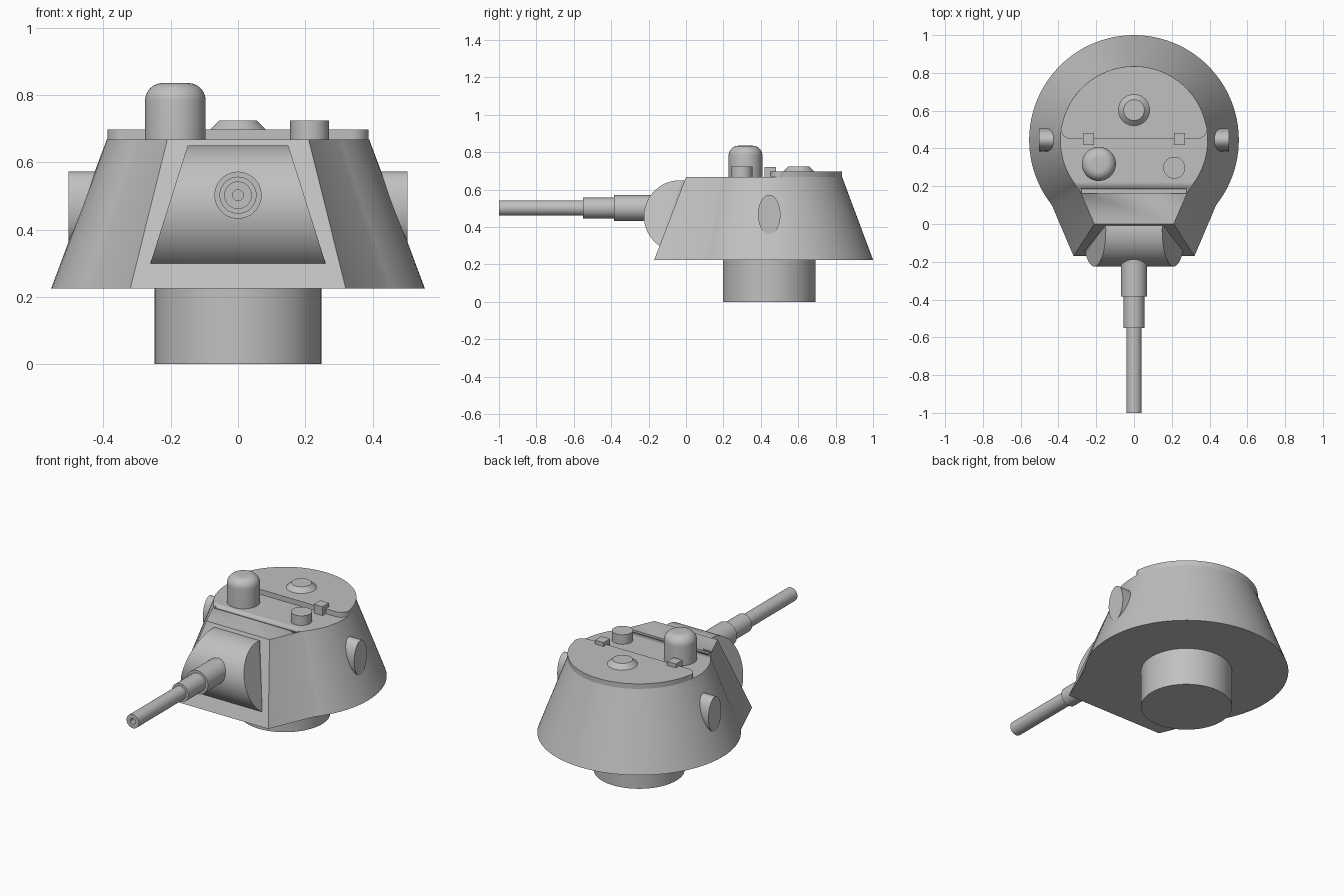
import bpy, bmesh
from math import sin, cos, pi, radians
from mathutils import Matrix, Vector

cube = bpy.data.objects.get("Cube")
if cube:
    bpy.data.objects.remove(cube, do_unlink=True)

grey = bpy.data.materials.new("plain grey")
grey.use_nodes = True
GREY = (0.53, 0.53, 0.53, 1)
grey.diffuse_color = GREY
grey.node_tree.nodes["Principled BSDF"].inputs["Base Color"].default_value = GREY

CY = 0.445          # centre of the turret circle
BASE, ROOF = 0.225, 0.667


def finish(name, bm):
    bmesh.ops.recalc_face_normals(bm, faces=bm.faces)
    mesh = bpy.data.meshes.new(name)
    bm.to_mesh(mesh)
    bm.free()
    mesh.materials.append(grey)
    ob = bpy.data.objects.new(name, mesh)
    bpy.context.collection.objects.link(ob)
    bpy.ops.object.select_all(action='DESELECT')
    ob.select_set(True)
    bpy.context.view_layer.objects.active = ob
    bpy.ops.object.shade_smooth_by_angle(angle=radians(25))
    return ob


def loft(name, lower, upper):
    """Closed solid between two rings of matching points."""
    bm = bmesh.new()
    a = [bm.verts.new(p) for p in lower]
    b = [bm.verts.new(p) for p in upper]
    n = len(a)
    for i in range(n):
        j = (i + 1) % n
        bm.faces.new((a[i], a[j], b[j], b[i]))
    bm.faces.new(a[::-1])
    bm.faces.new(b)
    return finish(name, bm)


def lathe(name, profile, matrix, steps=64):
    """Spin a (radius, height) profile that starts and ends on the axis."""
    bm = bmesh.new()
    vs = [bm.verts.new((r, 0, h)) for r, h in profile]
    es = [bm.edges.new(pair) for pair in zip(vs, vs[1:])]
    bmesh.ops.spin(bm, geom=vs + es, cent=(0, 0, 0), axis=(0, 0, 1),
                   angle=2 * pi, steps=steps)
    bmesh.ops.remove_doubles(bm, verts=bm.verts, dist=1e-5)
    bm.transform(matrix)
    return finish(name, bm)


def box(name, centre, size):
    bm = bmesh.new()
    bmesh.ops.create_cube(bm, size=1, matrix=Matrix.Translation(centre)
                          @ Matrix.Diagonal((*size, 1)))
    return finish(name, bm)


def arc(cx, cy, r, start, end, n):
    angles = [radians(start + (end - start) * i / n) for i in range(n + 1)]
    return [(cx + r * cos(t), cy + r * sin(t)) for t in angles]


def turret_ring(r, dip, front_x, front_y, z):
    plan = arc(0, CY, r, -dip, 180 + dip, 72)
    plan += [(-front_x, front_y), (front_x, front_y)]
    return [(x, y, z) for x, y in plan]


# Turret shell: sloped round rear, flat cheeks and flat front
shell = loft("turret_shell", turret_ring(0.555, 38.4, 0.32, -0.17, BASE),
             turret_ring(0.39, 41.9, 0.21, 0, ROOF))

# Narrow seam cut across the roof
cutter = box("seam_cutter", (0, 0.173, ROOF), (0.555, 0.024, 0.024))
cutter.hide_render = True
cut = shell.modifiers.new("seam", 'BOOLEAN')
cut.operation, cut.object, cut.solver = 'DIFFERENCE', cutter, 'EXACT'
bpy.context.view_layer.objects.active = shell
bpy.ops.object.modifier_apply(modifier=cut.name)
bpy.data.objects.remove(cutter, do_unlink=True)

# Turret basket ring
lathe("turret_ring", [(0, 0), (0.248, 0), (0.248, BASE), (0, BASE)],
      Matrix.Translation((0, CY, 0)))

# Rear roof hatch with rounded front corners
corner = arc(0.333, 0.505, 0.055, -90, 0, 8)
plan = corner + arc(0, CY, 0.39, 10, 170, 48) + [(-x, y) for x, y in corner[::-1]]
loft("roof_hatch", [(x, y, ROOF - 0.01) for x, y in plan],
     [(x, y, 0.697) for x, y in plan])

# Hatch hinges, and the side ports as short oval plugs
for side, label in ((1, "left"), (-1, "right")):
    box("hinge_" + label, (side * 0.24, 0.45, 0.692), (0.058, 0.062, 0.056))
    oval = [(0.06 * x, 0.105 * z) for x, z in arc(0, 0, 1, 0, 352.5, 47)]
    loft("side_port_" + label,
         [(side * 0.37, CY + y, 0.467 + z) for y, z in oval],
         [(side * 0.503, CY + y, 0.467 + z) for y, z in oval])

# Roof fittings
dome = [(0, ROOF - 0.01), (0.09, ROOF - 0.01)]
dome += arc(0.038, 0.783, 0.052, 0, 90, 10) + [(0, 0.835)]
lathe("periscope_dome", dome, Matrix.Translation((-0.186, 0.318, 0)))
lathe("roof_plug", [(0, 0.66), (0.058, 0.66), (0.058, 0.724), (0, 0.724)],
      Matrix.Translation((0.213, 0.298, 0)))
lathe("vent_cap", [(0, 0.69), (0.083, 0.69), (0.083, 0.697), (0.055, 0.724), (0, 0.724)],
      Matrix.Translation((0, 0.603, 0)))

# Gun mantlet: horizontal drum with ends that lean inward with height
drum = arc(-0.033, 0.458, 0.192, 0, 354, 59)


def drum_end(side):
    return [(side * (0.26 - 0.316 * (z - 0.3)), y, z) for y, z in drum]


mantlet = loft("gun_mantlet", drum_end(-1), drum_end(1))
# Trim the drum to just behind the sloped front plate
bm = bmesh.new()
bm.from_mesh(mantlet.data)
slope = Vector((0, ROOF - BASE, -0.17)).normalized()
res = bmesh.ops.bisect_plane(bm, geom=bm.verts[:] + bm.edges[:] + bm.faces[:],
                             plane_co=Vector((0, 0, ROOF)) + slope * 0.01,
                             plane_no=slope, clear_outer=True)
bmesh.ops.holes_fill(bm, edges=bm.edges[:])
bm.to_mesh(mantlet.data)
bm.free()

# Stepped gun barrel with a bore
barrel = [(0, 0.05), (0.07, 0.05), (0.07, 0.385), (0.055, 0.385), (0.055, 0.55),
          (0.041, 0.55), (0.041, 1), (0.016, 1), (0.016, 0.9), (0, 0.9)]
lathe("gun_barrel", barrel, Matrix.Translation((0, 0, 0.502)) @ Matrix.Rotation(pi / 2, 4, 'X'), 48)
